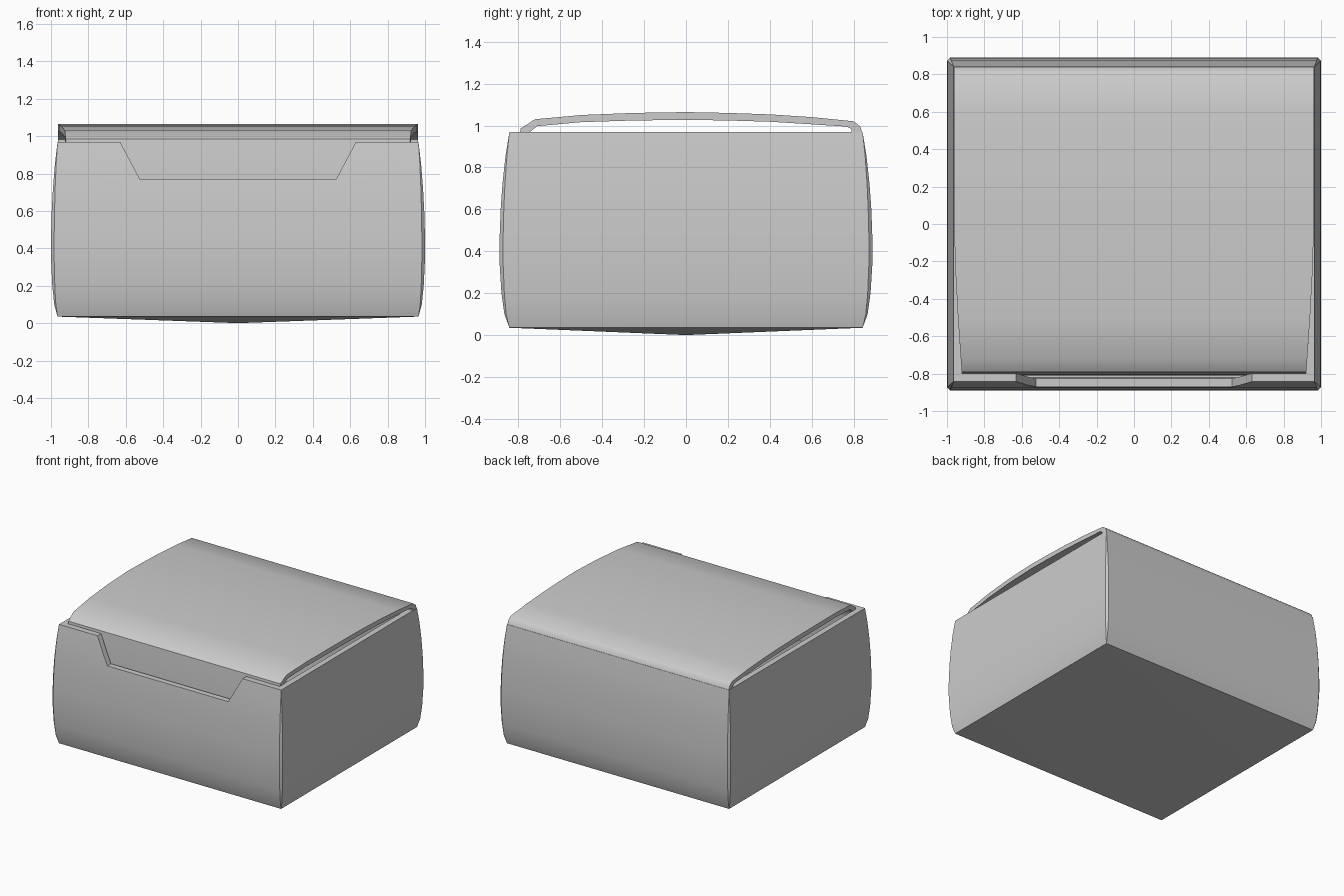
import bpy, bmesh, math

cube = bpy.data.objects.get("Cube")
if cube:
    bpy.data.objects.remove(cube, do_unlink=True)

# One plain grey board material
grey = bpy.data.materials.new("grey_board")
grey.use_nodes = True
grey.diffuse_color = (0.6, 0.6, 0.6, 1)
grey.node_tree.nodes["Principled BSDF"].inputs["Base Color"].default_value = (0.6, 0.6, 0.6, 1)


def finish(bm, name, angle=None):
    """Turn a bmesh into a clean, shaded object."""
    bmesh.ops.remove_doubles(bm, verts=bm.verts, dist=0.0005)
    bmesh.ops.recalc_face_normals(bm, faces=bm.faces)
    mesh = bpy.data.meshes.new(name)
    bm.to_mesh(mesh)
    bm.free()
    obj = bpy.data.objects.new(name, mesh)
    bpy.context.collection.objects.link(obj)
    mesh.materials.append(grey)
    if angle:
        smooth(obj, angle)
    return obj


def smooth(obj, angle):
    bpy.ops.object.select_all(action='DESELECT')
    obj.select_set(True)
    bpy.context.view_layer.objects.active = obj
    bpy.ops.object.shade_smooth_by_angle(angle=math.radians(angle))


def bridge(bm, a, b):
    n = len(a)
    for i in range(n):
        bm.faces.new((a[i], a[(i + 1) % n], b[(i + 1) % n], b[i]))


# Box body: bulging walls with corner chamfers that fade out at top and bottom
BULGE = [(0.035, 0), (0.1, 0.5), (0.2, 0.8), (0.35, 1), (0.45, 1),
         (0.6, 0.88), (0.72, 0.7), (0.85, 0.4), (0.968, 0)]


def ring(bm, z, t, inset=0):
    x, y = 0.965 + 0.035 * t - inset, 0.843 + 0.047 * t - inset
    cx, cy = x - 0.017 * t, y - 0.017 * t
    pts = [(cx, -y), (x, -cy), (x, cy), (cx, y), (-cx, y), (-x, cy), (-x, -cy), (-cx, -y)]
    return [bm.verts.new((px, py, z)) for px, py in pts]


bm = bmesh.new()
outer = [ring(bm, z, t) for z, t in BULGE]
inner = [ring(bm, z, t, 0.045) for z, t in reversed(BULGE[1:])]
rings = outer + inner
for a, b in zip(rings, rings[1:]):
    bridge(bm, a, b)
bm.faces.new(inner[-1])
# Underside sags to a shallow point
tip = bm.verts.new((0, 0, 0))
for i in range(8):
    bm.faces.new((outer[0][i], tip, outer[0][(i + 1) % 8]))
body = finish(bm, "box_body")

# Thumb notch cut through the front wall
bm = bmesh.new()
notch = [(-0.525, 0.77), (0.525, 0.77), (0.685, 1.072), (-0.685, 1.072)]
ends = [[bm.verts.new((x, y, z)) for x, z in notch] for y in (-1, -0.7)]
bridge(bm, *ends)
for end in ends:
    bm.faces.new(end)
cutter = finish(bm, "notch_cutter")
cutter.hide_render = True
cut = body.modifiers.new("notch", 'BOOLEAN')
cut.operation, cut.solver, cut.object = 'DIFFERENCE', 'EXACT', cutter
bpy.context.view_layer.objects.active = body
body.select_set(True)
bpy.ops.object.modifier_apply(modifier=cut.name)
bpy.data.objects.remove(cutter, do_unlink=True)
smooth(body, 30)

# Lid with tuck flap: one side profile (y, z) swept across the width
TOP = [(0.843, 0.96), (0.832, 0.995), (0.8, 1.02), (0.6, 1.04), (0.4, 1.053), (0.2, 1.06),
       (0, 1.064), (-0.25, 1.06), (-0.5, 1.05), (-0.72, 1.03), (-0.79, 0.985),
       (-0.797, 0.9), (-0.805, 0.77), (-0.81, 0.6)]
UNDER = [(0.79, 0.96), (0.79, 0.983), (0.765, 0.995), (0.58, 1.007), (0.4, 1.018), (0.2, 1.024),
         (0, 1.027), (-0.25, 1.024), (-0.5, 1.016), (-0.71, 0.997), (-0.75, 0.965),
         (-0.757, 0.9), (-0.765, 0.77), (-0.77, 0.6)]


def half_width(y):
    """Lid narrows gently toward the front."""
    return 0.962 - 0.042 * max(0, -y / 0.8) ** 1.5


bm = bmesh.new()
sides = []
for s in (-1, 1):
    row = [[bm.verts.new((s * half_width(y), y, z)) for y, z in p] for p in (TOP, UNDER)]
    for i in range(len(TOP) - 1):
        bm.faces.new((row[0][i], row[0][i + 1], row[1][i + 1], row[1][i]))
    sides.append(row[0] + row[1][::-1])
bridge(bm, *sides)
finish(bm, "lid_and_tuck_flap", 48)
